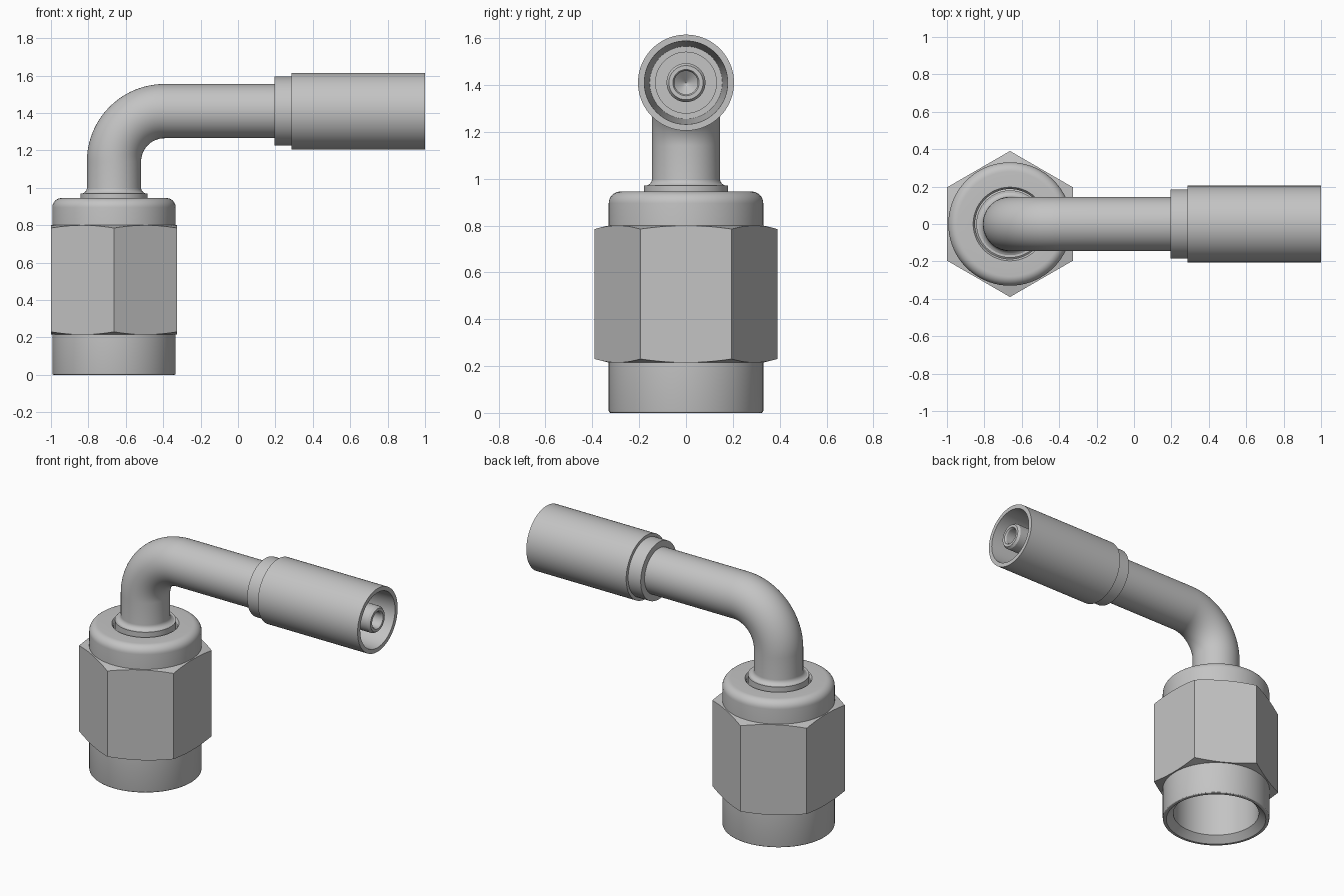
import bpy, bmesh, math
from mathutils import Matrix, Vector

if "Cube" in bpy.data.objects:
    bpy.data.objects.remove(bpy.data.objects["Cube"])

SEG = 72
NUT_X, TUBE_Z = -0.663, 1.41      # nut axis and hose-end axis
FLAT = 0.338                      # hex half width across flats

steel = bpy.data.materials.new("steel grey")
steel.diffuse_color = (0.55, 0.55, 0.55, 1)
steel.use_nodes = True
steel.node_tree.nodes["Principled BSDF"].inputs["Base Color"].default_value = steel.diffuse_color


def skin(name, rings, matrix=Matrix(), loop=False):
    """Bridge rings of points; loop joins last to first, otherwise ends are capped."""
    bm = bmesh.new()
    vs = [[bm.verts.new(matrix @ Vector(p)) for p in r] for r in rings]
    pairs = list(zip(vs, vs[1:])) + ([(vs[-1], vs[0])] if loop else [])
    for a, b in pairs:
        for i in range(SEG):
            j = (i + 1) % SEG
            bm.faces.new((a[i], a[j], b[j], b[i]))
    if not loop:
        bm.faces.new(vs[0])
        bm.faces.new(vs[-1])
    bmesh.ops.recalc_face_normals(bm, faces=bm.faces)
    me = bpy.data.meshes.new(name)
    bm.to_mesh(me)
    bm.free()
    me.materials.append(steel)
    ob = bpy.data.objects.new(name, me)
    bpy.context.collection.objects.link(ob)
    bpy.ops.object.select_all(action='DESELECT')
    ob.select_set(True)
    bpy.context.view_layer.objects.active = ob
    bpy.ops.object.shade_smooth_by_angle(angle=math.radians(28))
    return ob


def circle(r, z):
    return [(r * math.cos(t), r * math.sin(t), z)
            for t in (2 * math.pi * i / SEG for i in range(SEG))]


def hexagon(z, slope):
    """Hex ring whose corners are pulled along z like a turned chamfer."""
    pts = []
    for i in range(SEG):
        t = 2 * math.pi * i / SEG
        off = math.radians((360 * i / SEG + 30) % 60 - 30)
        r = FLAT / math.cos(off)
        pts.append((r * math.cos(t), r * math.sin(t), z + slope * (r - FLAT)))
    return pts


def fillet(cr, cz, rad, a0, a1, n=8):
    """Arc of (radius, height) profile points."""
    return [(cr + rad * math.cos(math.radians(a0 + (a1 - a0) * k / n)),
             cz + rad * math.sin(math.radians(a0 + (a1 - a0) * k / n)))
            for k in range(n + 1)]


# Swivel nut: turned skirt, hex grip, rounded collar and hollow bore
skirt = [(0.265, 0.04), (0.308, 0.0)] + fillet(0.322, 0.008, 0.008, -90, 0, 3) + [(0.33, 0.215)]
collar = [(0.33, 0.80)] + fillet(0.28, 0.895, 0.05, 0, 90)
bore = [(0.197, 0.945), (0.187, 0.93), (0.187, 0.76), (0.265, 0.70)]
nut = ([circle(*p) for p in skirt]
       + [hexagon(0.215, 0.29), hexagon(0.80, -0.29)]
       + [circle(*p) for p in collar + bore])
skin("swivel_nut", nut, Matrix.Translation((NUT_X, 0, 0)), loop=True)

# Bent tube: flared nose with blind hole, shoulder, quarter bend, straight run
R, BEND = 0.145, 0.27
stem = [(0.09, 0.90), (0.09, 0.66), (0.23, 0.50), (0.25, 0.50), (0.25, 0.69),
        (0.18, 0.75), (0.18, 0.97), (0.167, 0.97)]
stem += fillet(0.175, 1.0, 0.03, 240, 180, 5)
tube = [[Vector(p) for p in circle(*q)] for q in stem]
for k in range(25):
    a = math.pi / 2 * k / 24
    m = (Matrix.Translation((BEND, 0, TUBE_Z - BEND)) @ Matrix.Rotation(a, 4, 'Y')
         @ Matrix.Translation((-BEND, 0, 0)))
    tube.append([m @ Vector(p) for p in circle(R, 0)])
tube.append([p + Vector((0.72, 0, 0)) for p in tube[-1]])
skin("bent_tube", tube, Matrix.Translation((NUT_X, 0, 0)))

# Hose end parts are turned about the horizontal axis
along_x = Matrix.Translation((0, 0, TUBE_Z)) @ Matrix.Rotation(math.pi / 2, 4, 'Y')

# Crimp ferrule: stepped sleeve with a slightly tapered socket
ferrule = [(0.13, 0.195), (0.185, 0.195), (0.185, 0.285), (0.205, 0.285),
           (0.205, 1.0), (0.178, 1.0), (0.155, 0.40), (0.13, 0.40)]
skin("crimp_ferrule", [circle(*p) for p in ferrule], along_x, loop=True)

# Hose nipple: inner spigot with a drilled blind hole
nipple = [(0.083, 0.30), (0.083, 0.985), (0.073, 1.0), (0.056, 1.0),
          (0.05, 0.99), (0.05, 0.45), (0.002, 0.41)]
skin("hose_nipple", [circle(*p) for p in nipple], along_x)
